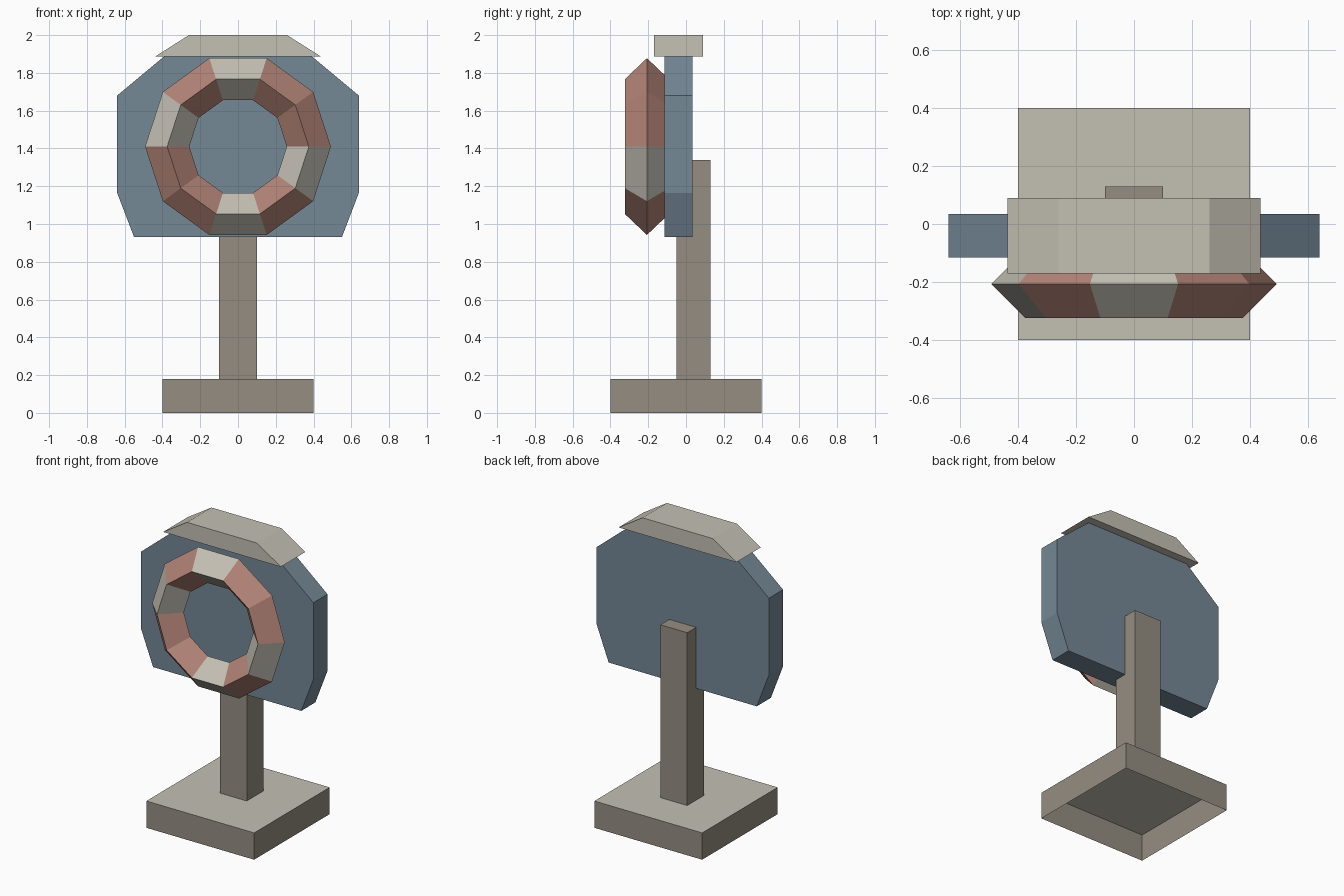
import bpy, bmesh, math

cube = bpy.data.objects.get("Cube")
if cube:
    bpy.data.objects.remove(cube, do_unlink=True)


def material(name, rgb):
    """Flat material from an sRGB colour in 0-255."""
    lin = [((c / 255 + 0.055) / 1.055) ** 2.4 for c in rgb]
    mat = bpy.data.materials.new(name)
    mat.use_nodes = True
    mat.diffuse_color = (*lin, 1)
    mat.node_tree.nodes["Principled BSDF"].inputs["Base Color"].default_value = (*lin, 1)
    return mat


cream = material("cream", (196, 192, 180))
brown = material("grey brown", (149, 141, 130))
blue = material("slate blue", (117, 136, 150))
pink = material("dusty pink", (179, 132, 119))


def finish(name, bm, mats):
    bmesh.ops.recalc_face_normals(bm, faces=bm.faces)
    mesh = bpy.data.meshes.new(name)
    bm.to_mesh(mesh)
    bm.free()
    for mat in mats:
        mesh.materials.append(mat)
    obj = bpy.data.objects.new(name, mesh)
    bpy.context.collection.objects.link(obj)
    return obj


def slab(name, half, y0, y1, mats, open_bottom=False, top_index=0):
    """Extrude a profile, given as its +x half from bottom to top, along y."""
    outline = half + [(-x, z) for x, z in reversed(half)]
    bm = bmesh.new()
    front = bm.faces.new([bm.verts.new((x, y0, z)) for x, z in outline])
    grown = bmesh.ops.extrude_face_region(bm, geom=[front], use_keep_orig=True)
    moved = [v for v in grown["geom"] if isinstance(v, bmesh.types.BMVert)]
    bmesh.ops.translate(bm, verts=moved, vec=(0, y1 - y0, 0))
    bmesh.ops.recalc_face_normals(bm, faces=bm.faces)
    bm.normal_update()
    for f in bm.faces:
        if f.normal.z > 0.9:
            f.material_index = top_index
    if open_bottom:
        low = [f for f in bm.faces if f.normal.z < -0.9]
        bmesh.ops.delete(bm, geom=low, context="FACES")
        # keep the open shell facing outwards
    return finish(name, bm, mats)


# Hollow foot with a light top, and the upright post
slab("base", [(0.4, 0), (0.4, 0.18)], -0.4, 0.4, [brown, cream], True, 1)
slab("post", [(0.1, 0.18), (0.1, 1.34)], -0.05, 0.13, [brown], True)

# Backboard with clipped corners, and the sloping cap on it
slab("backboard", [(0.55, 0.93), (0.64, 1.165), (0.64, 1.68), (0.39, 1.888)],
     -0.115, 0.035, [blue])
slab("cap", [(0.437, 1.888), (0.26, 2.0)], -0.17, 0.09, [cream])

# Ten-sided ring with a diamond section and coloured segments
SEGMENTS, RADIUS, THICK = 10, 0.375, 0.117
bm = bmesh.new()
loops = []
for i in range(SEGMENTS):
    a = math.tau * i / SEGMENTS
    loop = []
    for k in range(4):
        b = math.tau * k / 4
        r = RADIUS + THICK * math.cos(b)
        loop.append(bm.verts.new((r * math.cos(a), -0.207 + THICK * math.sin(b),
                                  1.41 + r * math.sin(a))))
    loops.append(loop)
for i in range(SEGMENTS):
    here, there = loops[i], loops[(i + 1) % SEGMENTS]
    for k in range(4):
        n = (k + 1) % 4
        face = bm.faces.new((here[k], here[n], there[n], there[k]))
        face.material_index = 1 if i % 5 in (2, 4) else 0
finish("ring", bm, [pink, cream])
